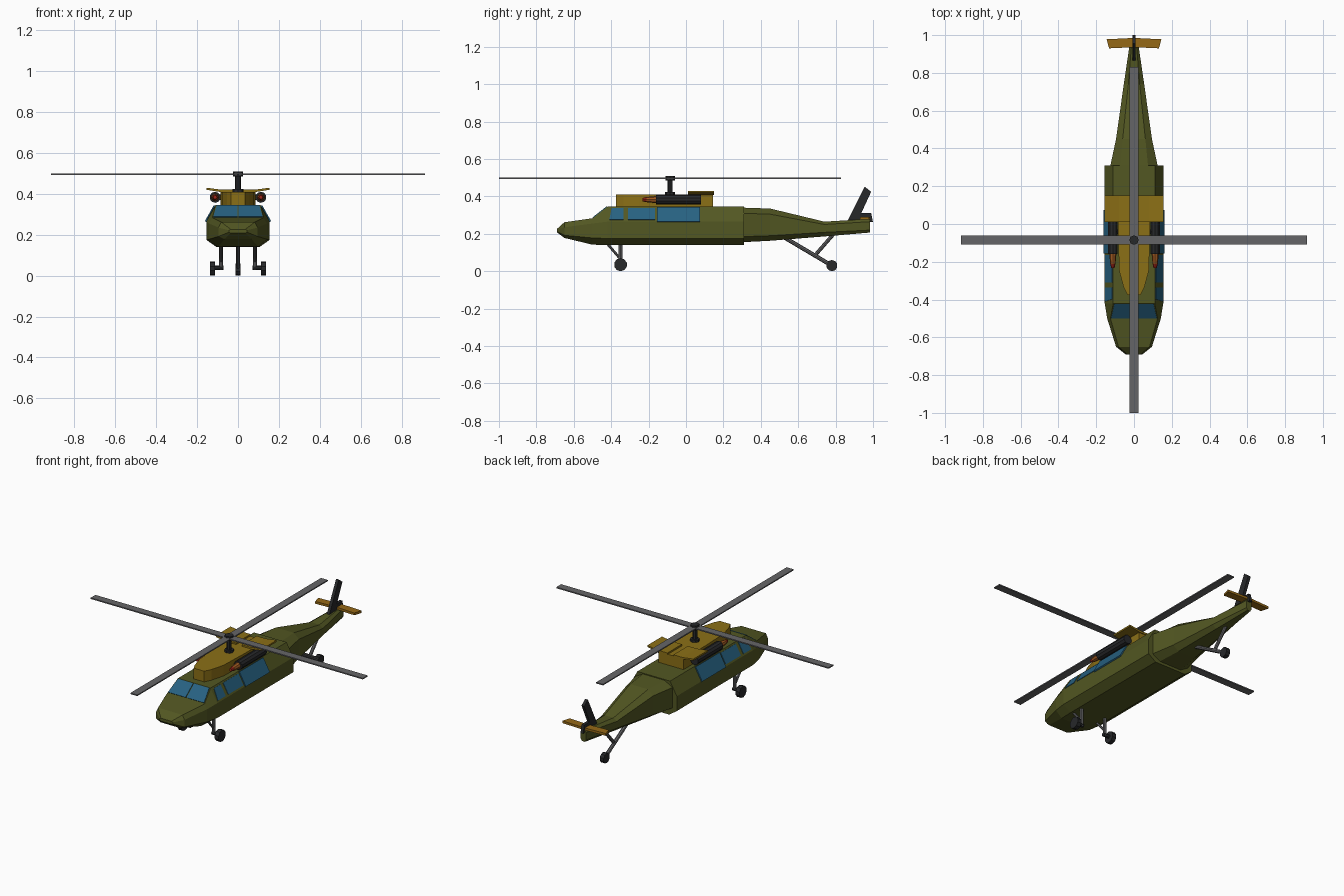
import bpy, bmesh
from mathutils import Vector

if "Cube" in bpy.data.objects:
    bpy.data.objects.remove(bpy.data.objects["Cube"])


def material(name, rgb):
    m = bpy.data.materials.new(name)
    m.diffuse_color = (*rgb, 1)
    m.use_nodes = True
    m.node_tree.nodes["Principled BSDF"].inputs["Base Color"].default_value = m.diffuse_color
    return m


OLIVE = material("olive", (0.085, 0.095, 0.016))
YELLOW = material("ochre", (0.26, 0.16, 0.008))
AMBER = material("amber", (0.30, 0.14, 0.008))
GLASS = material("glass", (0.02, 0.12, 0.22))
GREY = material("grey", (0.13, 0.13, 0.135))
DARK = material("dark", (0.02, 0.021, 0.023))
ORANGE = material("orange", (0.35, 0.10, 0.015))
RED = material("red", (0.35, 0.02, 0.01))


def make(name, verts, faces, mat):
    bm = bmesh.new()
    vs = [bm.verts.new(v) for v in verts]
    for f in faces:
        bm.faces.new([vs[i] for i in f])
    bmesh.ops.recalc_face_normals(bm, faces=bm.faces)
    me = bpy.data.meshes.new(name)
    bm.to_mesh(me)
    bm.free()
    me.materials.append(mat)
    ob = bpy.data.objects.new(name, me)
    bpy.context.collection.objects.link(ob)
    return ob


def loft(name, rings, mat):
    n = len(rings[0])
    verts = [p for r in rings for p in r]
    faces = [list(range(n)), list(range(len(verts) - n, len(verts)))]
    for k in range(len(rings) - 1):
        for i in range(n):
            j = (i + 1) % n
            faces.append((k * n + i, k * n + j, k * n + n + j, k * n + n + i))
    return make(name, verts, faces, mat)


def box(name, lo, hi, mat):
    ring = lambda z: [(lo[0], lo[1], z), (hi[0], lo[1], z), (hi[0], hi[1], z), (lo[0], hi[1], z)]
    return loft(name, [ring(lo[2]), ring(hi[2])], mat)


def rod(name, a, b, r, mat, sides=8, r2=None):
    a, b = Vector(a), Vector(b)
    bm = bmesh.new()
    bmesh.ops.create_cone(bm, cap_ends=True, segments=sides, radius1=r,
                          radius2=r if r2 is None else r2, depth=(b - a).length)
    bm.transform((b - a).to_track_quat('Z', 'Y').to_matrix().to_4x4())
    bmesh.ops.translate(bm, verts=bm.verts, vec=(a + b) / 2)
    me = bpy.data.meshes.new(name)
    bm.to_mesh(me)
    bm.free()
    me.materials.append(mat)
    ob = bpy.data.objects.new(name, me)
    bpy.context.collection.objects.link(ob)
    return ob


def pane(name, pts, mat, t=0.004):
    p = [Vector(q) for q in pts]
    n = (p[1] - p[0]).cross(p[3] - p[0]).normalized() * t
    return loft(name, [[q - n for q in p], [q + n for q in p]], mat)


# Eight-sided fuselage section: y, roof, side and belly half widths, four heights
def section(y, wt, ws, wb, zt, zu, zl, zb):
    half = [(wt, zt), (ws, zu), (ws, zl), (wb, zb)]
    return [(x, y, z) for x, z in half] + [(-x, y, z) for x, z in reversed(half)]


loft("cabin", [
    section(-0.69, .035, .045, .035, .226, .222, .212, .208),
    section(-0.65, .082, .095, .065, .262, .235, .192, .178),
    section(-0.50, .125, .142, .10, .283, .255, .178, .142),
    section(-0.42, .110, .155, .105, .345, .265, .175, .14),
    section(0.31, .110, .155, .105, .345, .265, .175, .14)], OLIVE)
loft("tail_boom", [
    section(0.30, .075, .127, .075, .340, .310, .185, .155),
    section(0.45, .060, .095, .058, .335, .305, .190, .163),
    section(0.74, .030, .054, .032, .265, .250, .208, .186),
    section(0.985, .010, .018, .010, .280, .265, .220, .207)], OLIVE)

# Engine housing on the roof
plan = [(.035, -.375), (.055, -.335), (.078, -.25), (.085, -.05), (.085, .145)]
plan = plan + [(-x, y) for x, y in reversed(plan)]
loft("engine_housing", [[(x, y, z) for x, y in plan] for z in (.335, .410)], YELLOW)

# Rotor mast, hub and blades
H = -0.085
rod("mast_base", (0, H, .405), (0, H, .424), .026, DARK)
rod("rotor_mast", (0, H, .41), (0, H, .49), .014, DARK)
rod("rotor_hub", (0, H, .484), (0, H, .510), .025, DARK)
box("rotor_blades_across", (-.915, H - .023, .493), (.915, H + .023, .500), GREY)
box("rotor_blades_along", (-.023, -1, .494), (.023, .83, .501), GREY)

# Tail fin and stabilizer
fin = [(.86, .262), (.955, .452), (.99, .425), (.937, .31), (.99, .31), (1.0, .262)]
loft("tail_fin", [[(x, y, z) for y, z in fin] for x in (-.009, .009)], DARK)
stab = [(-.145, .978), (0, .985), (.145, .978), (.132, .93), (0, .936), (-.132, .93)]
loft("stabilizer", [[(x, y, z) for x, y in stab] for z in (.277, .291)], AMBER)

# Tail wheel
rod("tail_wheel", (-.013, .78, .03), (.013, .78, .03), .030, DARK, 10)
rod("tail_leg", (0, .53, .178), (0, .775, .033), .011, GREY)
rod("tail_brace", (0, .69, .085), (0, .79, .20), .010, GREY)


def slope_x(z):
    return .155 - (z - .265) * .5625


for s, side in ((-1, "left"), (1, "right")):
    # Windscreen half
    lo, hi = Vector((0, -.50, .283)), Vector((0, -.42, .345))
    a, b = lo.lerp(hi, .04), lo.lerp(hi, .97)
    pane(side + "_windscreen", [a + Vector((s * .003, 0, 0)), a + Vector((s * .121, 0, 0)),
                                b + Vector((s * .104, 0, 0)), b + Vector((s * .003, 0, 0))], GLASS)
    # Side windows on the sloping upper panel
    for i, (y0, y1, z0, z1, t, lean) in enumerate([
            (-.41, -.335, .274, .336, .003, .012),
            (-.31, -.165, .274, .336, .003, 0),
            (-.155, .075, .263, .341, .007, 0)]):
        pane(f"{side}_window_{i + 1}", [
            (s * slope_x(z0), y0, z0), (s * slope_x(z0), y1, z0),
            (s * slope_x(z1), y1, z1), (s * slope_x(z1), y0 + lean, z1)], GLASS, t)
    # Roof wing above the pod
    loft(side + "_roof_wing", [[(s * x, y, z + d) for x, z in ((.02, .408), (.08, .408), (.155, .420))
                                for d in ((0,))] +
                               [(s * x, y, z) for x, z in ((.155, .430), (.08, .420), (.02, .420))]
                               for y in (.01, .15)], YELLOW)
    # Rocket pod with its warhead
    x, z = s * .112, .383
    rod(side + "_pod", (x, .08, z), (x, -.16, z), .027, DARK, 10)
    rod(side + "_pod_mount", (s * .07, -.04, z), (x, -.04, z), .014, DARK, 6)
    rod(side + "_warhead", (x, -.155, z), (x, -.212, z), .019, ORANGE, 8, .014)
    rod(side + "_warhead_tip", (x, -.21, z), (x, -.232, z), .014, RED, 8, .009)
    # Main landing gear
    g = s * .083
    rod(side + "_gear_leg", (g, -.35, .03), (g, -.35, .175), .010, GREY)
    rod(side + "_gear_brace", (g, -.35, .065), (g, -.445, .175), .007, GREY)
    rod(side + "_axle", (s * .072, -.35, .038), (s * .125, -.35, .038), .011, DARK)
    rod(side + "_wheel", (s * .112, -.35, .035), (s * .138, -.35, .035), .035, DARK, 10)
